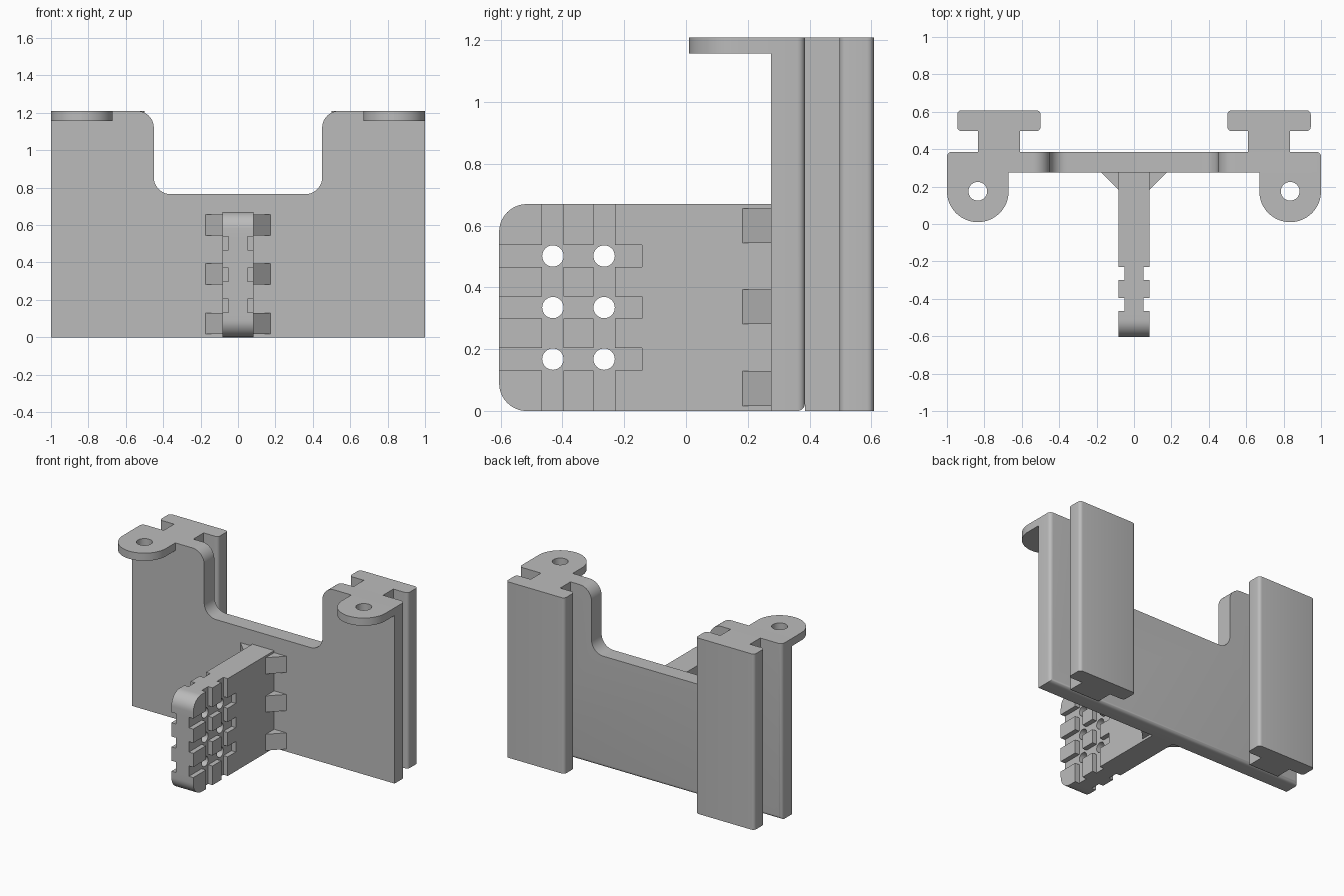
import bpy, bmesh, math
from mathutils import Vector

cube = bpy.data.objects.get("Cube")
if cube:
    bpy.data.objects.remove(cube, do_unlink=True)

grey = bpy.data.materials.new("light_grey")
grey.use_nodes = True
colour = (0.5, 0.5, 0.5, 1)
grey.diffuse_color = colour
grey.node_tree.nodes["Principled BSDF"].inputs["Base Color"].default_value = colour

HEIGHT = 1.21
ARM_HEIGHT = 0.67


def rounded(corners, steps=10):
    """Outline from (u, v, radius) corners, with each corner turned into an arc."""
    out = []
    for i, (u, v, r) in enumerate(corners):
        p = Vector((u, v))
        if r == 0:
            out.append(p)
            continue
        a = (Vector(corners[i - 1][:2]) - p).normalized()
        b = (Vector(corners[(i + 1) % len(corners)][:2]) - p).normalized()
        centre = p + (a + b) * r  # right-angled corners only
        for k in range(steps + 1):
            t = math.pi / 2 * k / steps
            out.append(centre - b * r * math.cos(t) - a * r * math.sin(t))
    return out


def circle(u, v, r, n=40):
    return [Vector((u + r * math.cos(math.tau * k / n),
                    v + r * math.sin(math.tau * k / n))) for k in range(n)]


def rect(u0, u1, v0, v1):
    return [Vector(p) for p in ((u0, v0), (u1, v0), (u1, v1), (u0, v1))]


def prism(name, outline, axis, lo, hi):
    """Extrude an outline along an axis; u, v are the other two axes in order."""
    def place(p, d):
        c = [p[0], p[1]]
        c.insert("xyz".index(axis), d)
        return c
    bm = bmesh.new()
    base = bm.faces.new([bm.verts.new(place(p, lo)) for p in outline])
    ext = bmesh.ops.extrude_face_region(bm, geom=[base])
    shift = place((0, 0), hi - lo)
    bmesh.ops.translate(bm, vec=shift,
                        verts=[g for g in ext["geom"] if isinstance(g, bmesh.types.BMVert)])
    bmesh.ops.recalc_face_normals(bm, faces=bm.faces)
    mesh = bpy.data.meshes.new(name)
    bm.to_mesh(mesh)
    bm.free()
    mesh.materials.append(grey)
    obj = bpy.data.objects.new(name, mesh)
    bpy.context.collection.objects.link(obj)
    return obj


def activate(obj):
    bpy.ops.object.select_all(action="DESELECT")
    obj.select_set(True)
    bpy.context.view_layer.objects.active = obj


def cut(obj, cutters):
    for cutter in cutters:
        mod = obj.modifiers.new("cut", "BOOLEAN")
        mod.operation, mod.solver, mod.object = "DIFFERENCE", "EXACT", cutter
        activate(obj)
        bpy.ops.object.modifier_apply(modifier=mod.name)
        bpy.data.objects.remove(cutter, do_unlink=True)


def smooth(obj):
    activate(obj)
    bpy.ops.object.shade_smooth_by_angle(angle=math.radians(30))


# Back plate with a rounded notch
R = 0.09
plate = prism("back_plate", rounded([
    (-1, 0, 0), (1, 0, 0), (1, HEIGHT, 0), (0.45, HEIGHT, R), (0.45, 0.765, R),
    (-0.45, 0.765, R), (-0.45, HEIGHT, R), (-1, HEIGHT, 0)]), "y", 0.275, 0.385)
bm = bmesh.new()
bm.from_mesh(plate.data)
outer = [e for e in bm.edges
         if all(abs(v.co.x) > 0.99 and v.co.y > 0.38 for v in e.verts)]
bmesh.ops.bevel(bm, geom=outer, offset=0.025, segments=5, profile=0.5, affect="EDGES")
bm.to_mesh(plate.data)
bm.free()
smooth(plate)

# T-shaped rails and screw lugs, one pair per side
for side, s in (("left", 1), ("right", -1)):
    r = 0.022
    rail = prism(side + "_rail", rounded([
        (s * 0.61, 0.385, 0), (s * 0.835, 0.385, 0), (s * 0.835, 0.497, 0),
        (s * 0.945, 0.497, r), (s * 0.945, 0.608, r), (s * 0.5, 0.608, r),
        (s * 0.5, 0.497, r), (s * 0.61, 0.497, 0)], 5), "z", 0, HEIGHT)
    smooth(rail)
    lug = prism(side + "_lug", rounded([
        (s * 0.67, 0.275, 0), (s * 0.67, 0.01, 0.165),
        (s * 1.0, 0.01, 0.165), (s * 1.0, 0.275, 0)], 16), "z", 1.157, HEIGHT)
    cut(lug, [prism("hole", circle(s * 0.835, 0.175, 0.05), "z", 1, 1.4)])
    smooth(lug)

# Forward arm with a grid of grooves and cross holes
arm = prism("arm", rounded([
    (-0.605, 0, 0.09), (0.275, 0, 0), (0.275, ARM_HEIGHT, 0),
    (-0.605, ARM_HEIGHT, 0.09)]), "x", -0.083, 0.083)
hole_y = (-0.431, -0.265)
hole_z = (0.168, 0.335, 0.502)
cutters = []
for lo, hi in ((0.05, 0.2), (-0.2, -0.05)):
    cutters += [prism("groove", rect(y - 0.035, y + 0.035, -0.1, 0.8), "x", lo, hi) for y in hole_y]
    cutters += [prism("groove", rect(-0.7, -0.142, z - 0.036, z + 0.036), "x", lo, hi) for z in hole_z]
cutters += [prism("hole", circle(y, z, 0.0345, 32), "x", -0.3, 0.3)
            for y in hole_y for z in hole_z]
cut(arm, cutters)
smooth(arm)

# Triangular gussets between arm and plate
for side, s in (("left", 1), ("right", -1)):
    for i, z in enumerate((0.017, 0.281, 0.544)):
        prism(f"{side}_gusset_{i + 1}", [
            Vector((s * 0.083, 0.183)), Vector((s * 0.083, 0.275)),
            Vector((s * 0.175, 0.275))], "z", z, z + 0.112)
